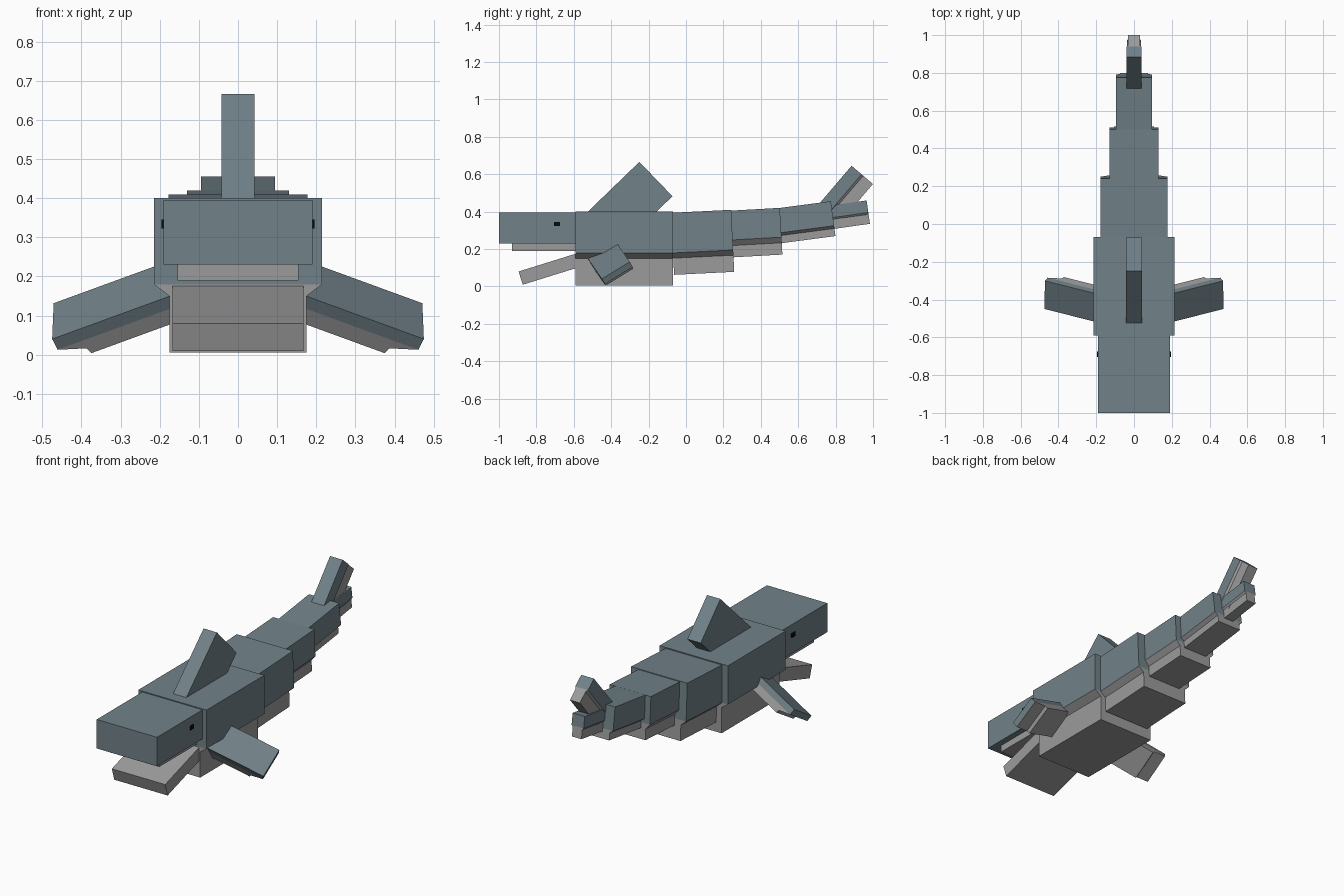
import bpy, bmesh
from math import radians
from mathutils import Matrix, Vector

cube = bpy.data.objects.get("Cube")
if cube:
    bpy.data.objects.remove(cube)


def material(name, rgb):
    m = bpy.data.materials.new(name)
    m.use_nodes = True
    m.diffuse_color = (*rgb, 1)
    m.node_tree.nodes["Principled BSDF"].inputs["Base Color"].default_value = (*rgb, 1)
    return m


SLATE = material("slate blue skin", (0.165, 0.222, 0.248))
GREY = material("grey underside", (0.33, 0.33, 0.33))
BLACK = material("black eye", (0.003, 0.003, 0.003))


def prism(name, mat, profile, length, frame, mirror=False):
    """Extrude an x/z profile along local y, then place it with the frame."""
    bm = bmesh.new()
    start = bm.faces.new([bm.verts.new((x, 0, z)) for x, z in profile])
    ext = bmesh.ops.extrude_face_region(bm, geom=[start])
    moved = [v for v in ext["geom"] if isinstance(v, bmesh.types.BMVert)]
    bmesh.ops.translate(bm, verts=moved, vec=(0, length, 0))
    bm.transform(frame)
    bmesh.ops.recalc_face_normals(bm, faces=bm.faces)
    mesh = bpy.data.meshes.new(name)
    bm.to_mesh(mesh)
    bm.free()
    mesh.materials.append(mat)
    ob = bpy.data.objects.new(name, mesh)
    bpy.context.collection.objects.link(ob)
    if mirror:
        ob.modifiers.new("mirror", "MIRROR").use_axis[0] = True
    return ob


def slab(w, top, bottom):
    return [(-w, top), (w, top), (w, bottom), (-w, bottom)]


def keel(w, w2, top, mid, bottom):
    return [(-w, top), (w, top), (w2, mid), (w2, bottom), (-w2, bottom), (-w2, mid)]


def place(y, z, tilt=0):
    return Matrix.Translation((0, y, z)) @ Matrix.Rotation(radians(tilt), 4, "X")


# Head, upper teeth ridge and open lower jaw
prism("head", SLATE, slab(0.19, 0.395, 0.23), 0.43, place(-1, 0))
prism("upper_mouth", GREY, slab(0.155, 0.24, 0.19), 0.36, place(-0.93, 0))
prism("lower_jaw", GREY, slab(0.168, 0, -0.074), 0.36, place(-0.895, 0.08, 17.3))

# Eyes
prism("eyes", BLACK, [(0.188, 0.323), (0.196, 0.323), (0.196, 0.346), (0.188, 0.346)],
      0.03, place(-0.705, 0), mirror=True)

# Body and tail: name, y, z of top, tilt, length, half widths, depths below the top
SEGMENTS = [
    ("body", -0.59, 0.4, 0, 0.52, 0.215, 0.175, 0.22, 0.25, 0.395),
    ("tail_base", -0.08, 0.394, 2.8, 0.322, 0.177, 0.145, 0.215, 0.243, 0.332),
    ("tail_middle", 0.23, 0.405, 3.2, 0.272, 0.13, 0.105, 0.157, 0.187, 0.25),
    ("tail_end", 0.48, 0.417, 7.5, 0.297, 0.095, 0.075, 0.132, 0.147, 0.188),
    ("lower_fluke", 0.74, 0.428, 8, 0.228, 0.038, 0.03, 0.065, 0.075, 0.126),
    ("upper_fluke", 0.71, 0.44, 49.5, 0.27, 0.04, 0.031, 0.07, 0.082, 0.15),
]
for name, y, z, tilt, length, w, w2, d1, d2, d3 in SEGMENTS:
    frame = place(y, z, tilt)
    prism(name + "_back", SLATE, slab(w, 0, -d1), length, frame)
    prism(name + "_belly", GREY, keel(w, w2, -d1, -d2, -d3), length, frame)

# Dorsal fin
prism("dorsal_fin", SLATE, slab(0.042, 0, -0.255), 0.39, place(-0.53, 0.395, 44))

# Side fins: drooping outward, with a shorter chamfered underside
out = Vector((0.915, 0.229, -0.334)).normalized()
across = Vector((0, 0.857, 0.515))
across = (across - out * across.dot(out)).normalized()
fin = Matrix((out, across, out.cross(across))).transposed().to_4x4()
fin.translation = (0.475, -0.45, 0.04)
prism("side_fins_top", SLATE, [(-0.36, 0), (0, 0), (0, -0.035), (-0.36, -0.035)],
      0.175, fin, mirror=True)
prism("side_fins_underside", GREY,
      [(-0.36, -0.035), (0, -0.035), (-0.07, -0.06), (-0.075, -0.078), (-0.36, -0.078)],
      0.175, fin, mirror=True)
